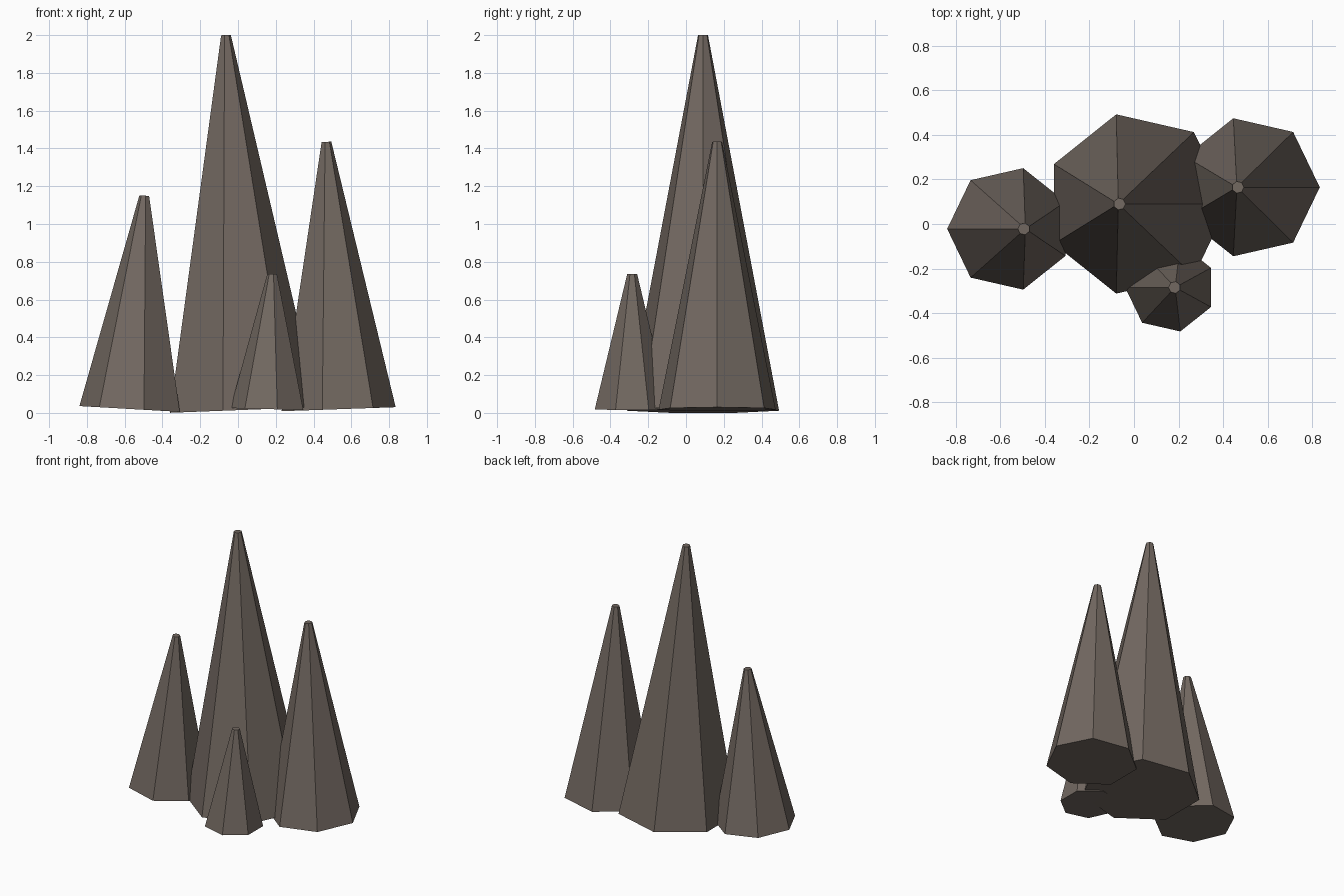
import bpy
import math
from mathutils import Matrix, Vector

cube = bpy.data.objects.get("Cube")
if cube:
    bpy.data.objects.remove(cube, do_unlink=True)

SIDES = 7
TIP_RADIUS = 0.027

# Single grey-brown stone colour
stone = bpy.data.materials.new("grey_brown_stone")
stone.use_nodes = True
colour = (0.17, 0.14, 0.12, 1.0)
stone.diffuse_color = colour
bsdf = stone.node_tree.nodes["Principled BSDF"]
bsdf.inputs["Base Color"].default_value = colour
bsdf.inputs["Roughness"].default_value = 0.9


def spire(name, base, tip, radius, corner_side):
    """Blunt seven-sided cone leaning from base to tip, one corner facing +x or -x."""
    base, tip = Vector(base), Vector(tip)
    axis = tip - base
    bpy.ops.mesh.primitive_cone_add(vertices=SIDES, radius1=radius,
                                    radius2=TIP_RADIUS, depth=axis.length)
    obj = bpy.context.object
    obj.name = obj.data.name = name
    spin = Matrix.Rotation(-corner_side * math.pi / 2, 4, "Z")
    lean = Matrix.Rotation(math.atan2(axis.x, axis.z), 4, "Y")
    obj.matrix_world = Matrix.Translation((base + tip) / 2) @ lean @ spin
    obj.data.materials.append(stone)
    return obj


# Four leaning rock spires
spire("tall_spire", (0.012, 0.09, 0.015), (-0.065, 0.09, 2.0), 0.413, 1)
spire("left_spire", (0.517, 0.165, 0.019), (0.467, 0.165, 1.435), 0.318, 1)
spire("right_spire", (-0.56, -0.022, 0.02), (-0.495, -0.022, 1.15), 0.28, -1)
spire("small_front_spire", (0.163, -0.285, 0.02), (0.182, -0.285, 0.735), 0.203, -1)
